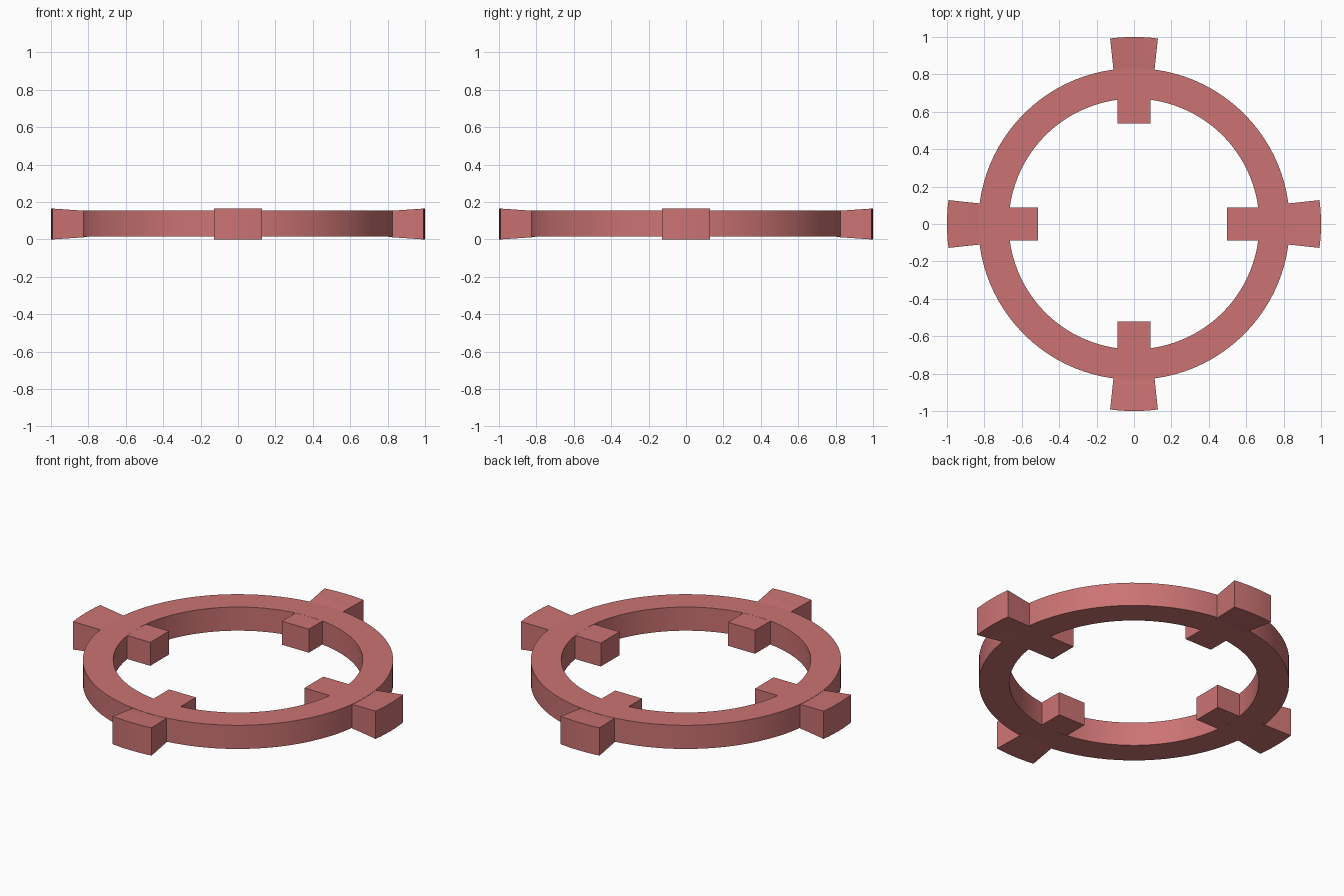
import bpy, bmesh, math
from mathutils import Matrix

if "Cube" in bpy.data.objects:
    bpy.data.objects.remove(bpy.data.objects["Cube"])

mat = bpy.data.materials.new("rose_paint")
mat.diffuse_color = (0.60, 0.17, 0.17, 1)
mat.use_nodes = True
mat.node_tree.nodes["Principled BSDF"].inputs["Base Color"].default_value = mat.diffuse_color


def finish(name, bm, angle=0.0, smooth=False):
    bmesh.ops.rotate(bm, verts=bm.verts, cent=(0, 0, 0),
                     matrix=Matrix.Rotation(angle, 3, 'Z'))
    bmesh.ops.recalc_face_normals(bm, faces=bm.faces)
    me = bpy.data.meshes.new(name)
    bm.to_mesh(me)
    bm.free()
    ob = bpy.data.objects.new(name, me)
    bpy.context.collection.objects.link(ob)
    me.materials.append(mat)
    if smooth:
        bpy.ops.object.select_all(action='DESELECT')
        ob.select_set(True)
        bpy.context.view_layer.objects.active = ob
        bpy.ops.object.shade_smooth_by_angle(angle=math.radians(30))
    return ob


def make_ring(r_in, r_out, z0, z1, n=96):
    bm = bmesh.new()
    section = [(r_in, z0), (r_out, z0), (r_out, z1), (r_in, z1)]
    loops = []
    for i in range(n):
        a = 2 * math.pi * i / n
        loops.append([bm.verts.new((r * math.cos(a), r * math.sin(a), z))
                      for r, z in section])
    for i in range(n):
        p, q = loops[i], loops[(i + 1) % n]
        for k in range(4):
            m = (k + 1) % 4
            bm.faces.new((p[k], q[k], q[m], p[m]))
    finish("ring", bm, smooth=True)


def make_lug(name, angle, cols=6):
    # stations: radius, half width, half height (flares outward)
    stations = [(0.80, 0.106, 0.066), (0.832, 0.110, 0.071),
                (0.92, 0.119, 0.077), (1.0, 0.128, 0.0825)]
    zc = 0.0825
    bm = bmesh.new()
    loops = []
    for r, w, h in stations:
        ys = [w * (2 * i / cols - 1) for i in range(cols + 1)]
        pts = [(math.sqrt(r * r - y * y), y) for y in ys]
        loops.append([bm.verts.new((x, y, zc - h)) for x, y in pts] +
                     [bm.verts.new((x, y, zc + h)) for x, y in reversed(pts)])
    n = len(loops[0])
    for p, q in zip(loops, loops[1:]):
        for k in range(n):
            m = (k + 1) % n
            bm.faces.new((p[k], p[m], q[m], q[k]))
    # curved end faces
    for lp in (loops[0], loops[-1]):
        for k in range(cols):
            bm.faces.new((lp[k], lp[k + 1], lp[n - 2 - k], lp[n - 1 - k]))
    finish(name, bm, angle, smooth=True)


def make_tab(name, angle, r_end):
    r_root, half, z0, z1 = 0.675, 0.088, 0.0155, 0.1545
    bm = bmesh.new()
    bmesh.ops.create_cube(bm, size=1)
    bmesh.ops.scale(bm, verts=bm.verts, vec=(r_root - r_end, 2 * half, z1 - z0))
    bmesh.ops.translate(bm, verts=bm.verts,
                        vec=((r_root + r_end) / 2, 0, (z0 + z1) / 2))
    finish(name, bm, angle)


make_ring(0.67, 0.833, 0.015, 0.155)

# four outer lugs, each with an inner tab of slightly different length
sides = [("right", 0.497), ("back", 0.537), ("left", 0.513), ("front", 0.52)]
for i, (side, r_end) in enumerate(sides):
    make_lug(side + "_outer_lug", i * math.pi / 2)
    make_tab(side + "_inner_tab", i * math.pi / 2, r_end)
